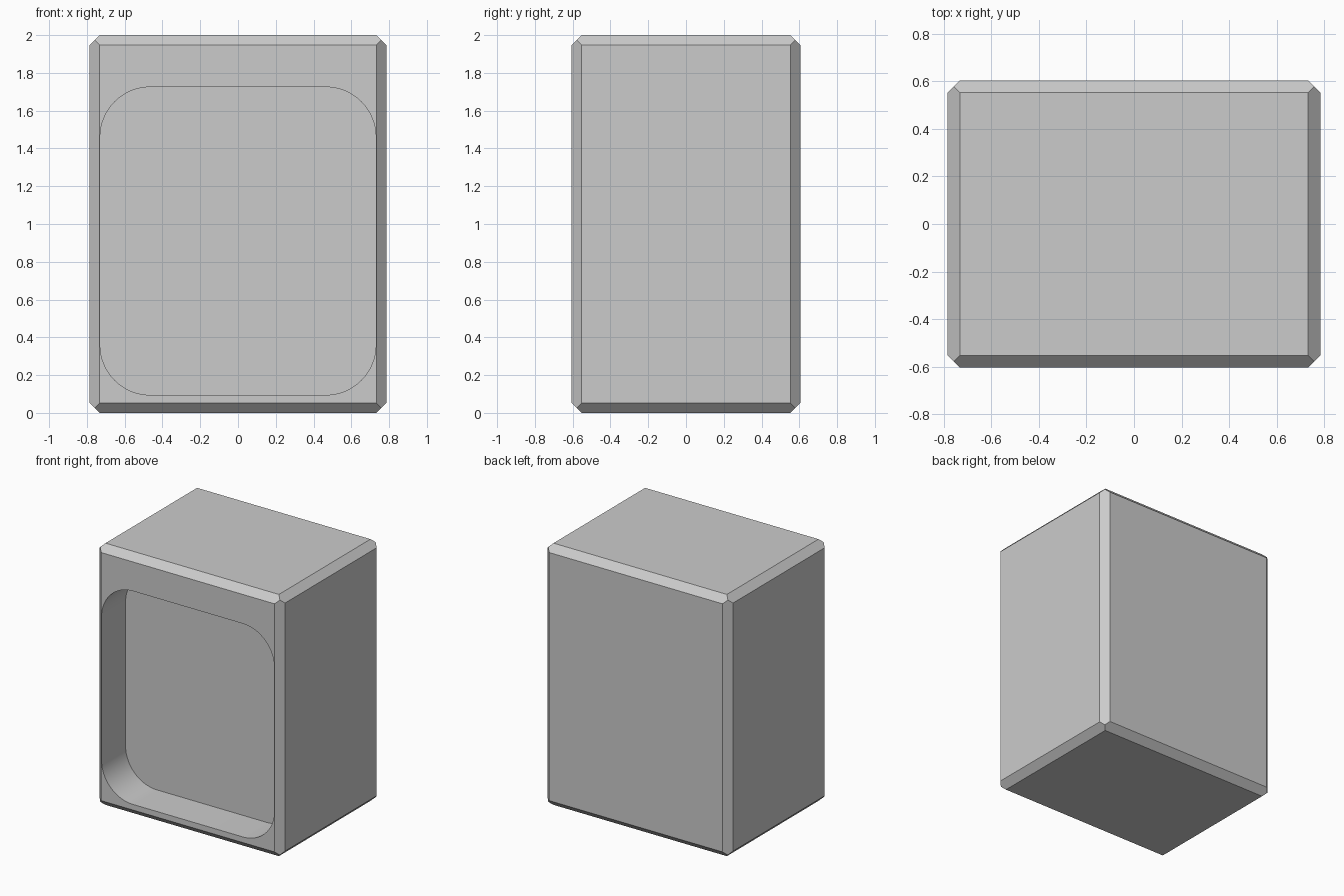
import bpy, bmesh, math
from itertools import combinations, product
from mathutils import Vector

old = bpy.data.objects.get("Cube")
if old:
    bpy.data.objects.remove(old, do_unlink=True)

HALF = Vector((0.785, 0.605, 1.0))
CENTRE = Vector((0, 0, 1))
CHAMFER = 0.052
RECESS_DEPTH = 0.29

grey = bpy.data.materials.new("plain grey")
grey.use_nodes = True
colour = (0.6, 0.6, 0.6, 1)
grey.diffuse_color = colour
grey.node_tree.nodes["Principled BSDF"].inputs["Base Color"].default_value = colour


def make_object(name, bm):
    bmesh.ops.recalc_face_normals(bm, faces=bm.faces)
    mesh = bpy.data.meshes.new(name)
    bm.to_mesh(mesh)
    bm.free()
    mesh.materials.append(grey)
    obj = bpy.data.objects.new(name, mesh)
    bpy.context.collection.objects.link(obj)
    return obj


# Cabinet body: a block with its twelve edges planed off, mitred at the corners
bm = bmesh.new()
bmesh.ops.create_cube(bm, size=2)
for v in bm.verts:
    v.co = Vector(a * b for a, b in zip(v.co, HALF)) + CENTRE
for (i, j), (si, sj) in product(combinations(range(3), 2), product((-1, 1), repeat=2)):
    normal = Vector((0, 0, 0))
    normal[i], normal[j] = si, sj
    point = CENTRE.copy()
    point[i] += si * HALF[i]
    point[j] += sj * (HALF[j] - CHAMFER)
    cut = bmesh.ops.bisect_plane(bm, geom=bm.verts[:] + bm.edges[:] + bm.faces[:],
                                 plane_co=point, plane_no=normal, clear_outer=True)
    edges = [e for e in cut["geom_cut"] if isinstance(e, bmesh.types.BMEdge)]
    bmesh.ops.contextual_create(bm, geom=edges)
body = make_object("cabinet_body", bm)

# Recess cutter: a rounded rectangle pushed into the front
half_w, low, high, radius, steps = 0.73, 0.095, 1.725, 0.265, 16
corners = [(half_w - radius, high - radius), (radius - half_w, high - radius),
           (radius - half_w, low + radius), (half_w - radius, low + radius)]
bm = bmesh.new()
outline = []
for quarter, (cx, cz) in enumerate(corners):
    for k in range(steps + 1):
        angle = (quarter + k / steps) * math.pi / 2
        outline.append(bm.verts.new((cx + radius * math.cos(angle), -HALF.y - 0.1,
                                     cz + radius * math.sin(angle))))
face = bm.faces.new(outline)
pushed = bmesh.ops.extrude_face_region(bm, geom=[face], use_keep_orig=True)["geom"]
bmesh.ops.translate(bm, vec=(0, RECESS_DEPTH + 0.1, 0),
                    verts=[v for v in pushed if isinstance(v, bmesh.types.BMVert)])
cutter = make_object("recess_cutter", bm)
cutter.hide_render = True

# Carve the recess, then drop the cutter
carve = body.modifiers.new("recess", "BOOLEAN")
carve.operation = "DIFFERENCE"
carve.solver = "EXACT"
carve.object = cutter
bpy.ops.object.select_all(action="DESELECT")
bpy.context.view_layer.objects.active = body
body.select_set(True)
bpy.ops.object.modifier_apply(modifier=carve.name)
bpy.data.objects.remove(cutter, do_unlink=True)
bpy.ops.object.shade_smooth_by_angle(angle=math.radians(30))
